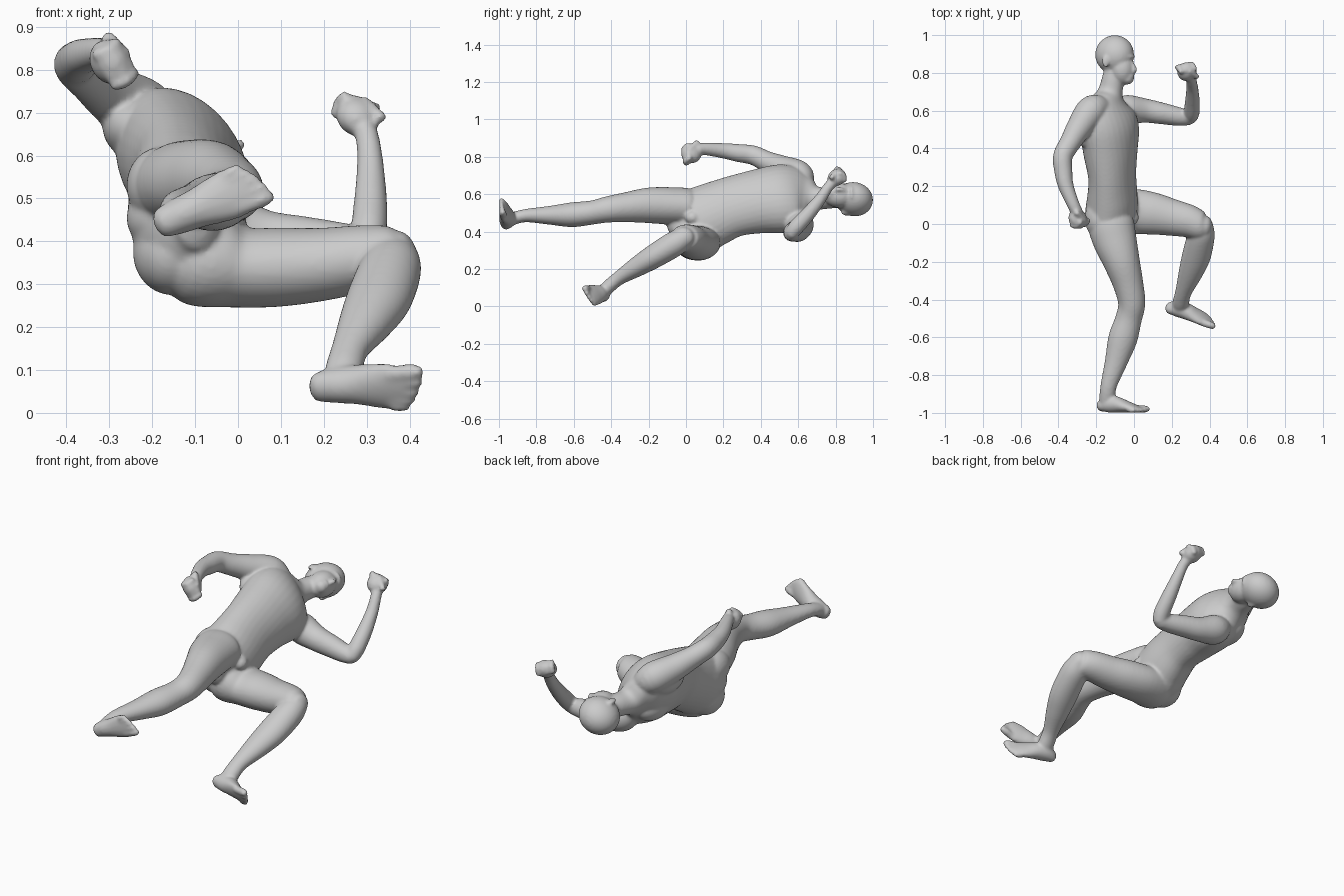
import bpy, bmesh, math
from mathutils import Vector, Matrix

bm = bmesh.new()
SIDES = 32


def spline(a, b, c, d, t):
    return 0.5 * (2*b + (c-a)*t + (2*a-5*b+4*c-d)*t*t + (3*b-a-3*c+d)*t**3)


def tube(stations, twist=None, side=(0, 0, 1), steps=5):
    """Closed loft: stations are (x, y, z, half width, half depth)."""
    rows = [Vector(s if len(s) == 5 else (*s, s[3])) for s in stations]
    turn = list(twist or [0] * len(rows))
    rows = [Vector((*r, a)) for r, a in zip(rows, turn)]
    n, path = len(rows), []
    for i in range(n - 1):
        p = [rows[max(0, min(n-1, i+k))] for k in (-1, 0, 1, 2)]
        path += [spline(*p, k/steps) for k in range(steps)]
    path.append(rows[-1])
    # rounded ends
    for end, near, add in ((path[0], path[1], 0), (path[-1], path[-2], 1)):
        d = (Vector(end[:3]) - Vector(near[:3])).normalized()
        r = min(end[3], end[4])
        for ahead, scale in ((0.35, 0.85), (0.6, 0.5), (0.7, 0.12)):
            q = end.copy()
            q[:3] = Vector(end[:3]) + d*r*ahead
            q[3], q[4] = end[3]*scale, end[4]*scale
            path.insert(len(path) if add else 0, q)
    rings = []
    for i, p in enumerate(path):
        tan = Vector(path[min(i+1, len(path)-1)][:3]) - Vector(path[max(i-1, 0)][:3])
        tan.normalize()
        a = math.radians(p[5])
        s = Vector((-math.sin(a), 0, math.cos(a))) if twist else Vector(side)
        s = (s - tan*s.dot(tan)).normalized()
        f = tan.cross(s)
        rings.append([bm.verts.new(Vector(p[:3]) + s*p[3]*math.cos(u) + f*p[4]*math.sin(u))
                      for u in (2*math.pi*k/SIDES for k in range(SIDES))])
    for r0, r1 in zip(rings, rings[1:]):
        for k in range(SIDES):
            j = (k+1) % SIDES
            bm.faces.new((r0[k], r0[j], r1[j], r1[k]))
    bm.faces.new(rings[0][::-1])
    bm.faces.new(rings[-1])


def blob(center, radii, front=(1, 0, 0), up=(0, 1, 0)):
    """Ellipsoid with radii along front, up and side."""
    f = Vector(front).normalized()
    u = Vector(up)
    u = (u - f*u.dot(f)).normalized()
    m = Matrix((f, u, f.cross(u))).transposed().to_4x4()
    m = Matrix.Translation(center) @ m @ Matrix.Diagonal((*radii, 1))
    bmesh.ops.create_icosphere(bm, subdivisions=4, radius=1, matrix=m)


def foot(heel, fwd, up, medial):
    """Foot from heel to ball, with five toes, largest on the medial side."""
    h, f, u, m = map(Vector, (heel, fwd, up, medial))
    at = lambda t, s, z: h + f*t + m*s + u*z
    prof = [(.022, .036, .036, .03), (.06, .045, .042, .043), (.11, .044, .047, .043),
            (.16, .034, .056, .033), (.20, .026, .06, .025), (.235, .018, .054, .017)]
    tube([(*at(t, 0, z), w, d) for t, z, w, d in prof], side=m)
    for s, tip, r in ((.040, .275, .019), (.014, .272, .0145), (-.010, .262, .0135),
                      (-.030, .25, .013), (-.048, .234, .013)):
        tube([(*at(.2, s*.9, r*1.2), r), (*at(tip-.02, s, r*1.1), r), (*at(tip, s, r), r*.8)], side=m)


def fist(center, knuckle, across, size):
    """Palm block with four curled fingers and a thumb."""
    c, k, a = Vector(center), Vector(knuckle).normalized(), Vector(across).normalized()
    n = k.cross(a).normalized()
    blob(c, (size*.95, size*.95, size*.78), k, a)
    for i in range(4):
        p = c + a*size*(i-1.5)*.46 + k*size*.42
        tube([(*(p - n*size*.45), size*.28), (*(p + k*size*.25), size*.28),
              (*(p + n*size*.5), size*.26)], side=a, steps=2)
    p = c + n*size*.6
    tube([(*(p - k*size*.5 - a*size*.7), size*.27), (*(p + k*size*.4 - a*size*.1), size*.24)], side=n)


# torso, twisted from pelvis to shoulders, and neck
tube([(-.10, -.06, .45, .08, .06), (-.115, 0, .45, .155, .115), (-.12, .06, .455, .18, .135),
      (-.115, .14, .49, .175, .13), (-.115, .25, .533, .168, .12), (-.124, .38, .56, .178, .135),
      (-.13, .50, .575, .195, .142), (-.138, .59, .58, .185, .118), (-.135, .65, .58, .13, .083),
      (-.125, .70, .577, .066, .066), (-.11, .77, .58, .056, .06), (-.10, .84, .58, .05, .055)],
     twist=[5, 5, 8, 14, 20, 25, 30, 32, 32, 30, 28, 27])

# chest, shoulder blades, buttocks and pelvis front
CHEST = (.86, 0, .5)
for p, r in (((-.05, .53, .555), (.05, .08, .085)), ((-.10, .53, .655), (.05, .08, .085)),
             ((-.245, .52, .665), (.07, .12, .075)), ((-.17, .54, .52), (.085, .12, .08))):
    blob(p, r, CHEST)
blob((-.18, .03, .53), (.08, .11, .09))
blob((-.17, .05, .455), (.09, .10, .08))
blob((-.155, .05, .375), (.09, .105, .10))
blob((-.01, .035, .475), (.035, .04, .035))

# head: skull, jaw, nose, brow and ears
FACE = Vector((.9, 0, .43)).normalized()
SIDE = Vector((-.43, 0, .9))
blob((-.103, .898, .573), (.105, .102, .088), FACE, (0, 1, -.2))
blob((-.062, .82, .593), (.066, .085, .066), FACE)
blob((-.036, .77, .605), (.036, .032, .036), FACE)
blob((-.03, .885, .605), (.035, .012, .045), FACE)
tube([(-.015, .862, .615, .008), (.003, .825, .625, .012), (.001, .808, .624, .014)], side=SIDE)
blob((-.012, .782, .618), (.014, .011, .024), FACE)
for s in (-1, 1):
    p = Vector((-.115, .86, .575)) + SIDE*.084*s
    blob(p, (.02, .032, .009), FACE - SIDE*.3*s)

# straight leg
tube([(-.12, .09, .52, .06), (-.125, .02, .53, .098, .118), (-.103, -.08, .537, .10, .117),
      (-.065, -.20, .54, .095, .097), (-.03, -.32, .53, .08, .08), (-.012, -.42, .518, .07, .072),
      (-.028, -.50, .502, .064, .07), (-.06, -.61, .49, .066, .077), (-.095, -.73, .487, .05, .06),
      (-.135, -.86, .485, .035, .043), (-.142, -.94, .465, .034, .043), (-.142, -.955, .463, .03, .04)])
foot((-.195, -1, .435), (.92, 0, .39), (0, 1, 0), (.39, 0, -.92))

# raised thigh, bent knee and shin
tube([(-.15, .05, .40, .07), (-.09, .05, .365, .115, .12), (0, .065, .34, .095, .12),
      (.10, .055, .34, .092, .112), (.20, .035, .347, .085, .098), (.29, .015, .36, .078, .087),
      (.35, -.01, .367, .07, .075), (.377, -.015, .37, .056, .06)])
tube([(.366, -.005, .368, .055), (.356, -.06, .335, .068, .072), (.33, -.17, .268, .064, .076),
      (.299, -.26, .213, .054, .064), (.262, -.36, .15, .038, .044), (.247, -.42, .10, .037, .044),
      (.243, -.44, .08, .033, .04)], side=(0, -.5, .86))
foot((.158, -.47, .04), (.97, -.25, .04), (.2, .84, .5), (-.14, -.48, .86))

# arm swung back
tube([(-.17, .62, .66, .06), (-.225, .60, .70, .08), (-.29, .51, .74, .068), (-.338, .43, .775, .056),
      (-.376, .36, .808, .052), (-.374, .28, .82, .048), (-.36, .20, .832, .041),
      (-.32, .10, .842, .033), (-.30, .06, .835, .032)])
fist((-.298, .028, .818), (.45, -.85, -.2), (.5, .1, -.85), .058)

# arm swung forward, bent at the elbow
tube([(-.09, .60, .48, .06), (-.035, .605, .44, .078), (.06, .60, .41, .064), (.15, .585, .402, .057),
      (.24, .568, .395, .049), (.295, .563, .39, .04)])
tube([(.297, .563, .388, .037), (.305, .59, .425, .042), (.309, .65, .49, .039), (.309, .715, .57, .032),
      (.304, .755, .63, .028), (.296, .78, .66, .028)])
fist((.28, .807, .69), (-.2, .75, .55), (-.85, -.2, .3), .055)

# fuse everything into one smooth skin
bmesh.ops.recalc_face_normals(bm, faces=bm.faces)
mesh = bpy.data.meshes.new("running_figure")
bm.to_mesh(mesh)
bm.free()
body = bpy.data.objects.new("running_figure", mesh)
bpy.context.collection.objects.link(body)
skin = bpy.data.materials.new("plain grey")
skin.diffuse_color = (.6, .6, .6, 1)
mesh.materials.append(skin)
fuse = body.modifiers.new("fuse", 'REMESH')
fuse.mode = 'VOXEL'
fuse.voxel_size = .0075
fuse.use_smooth_shade = True
soft = body.modifiers.new("soften", 'SMOOTH')
soft.factor = .5
soft.iterations = 7
